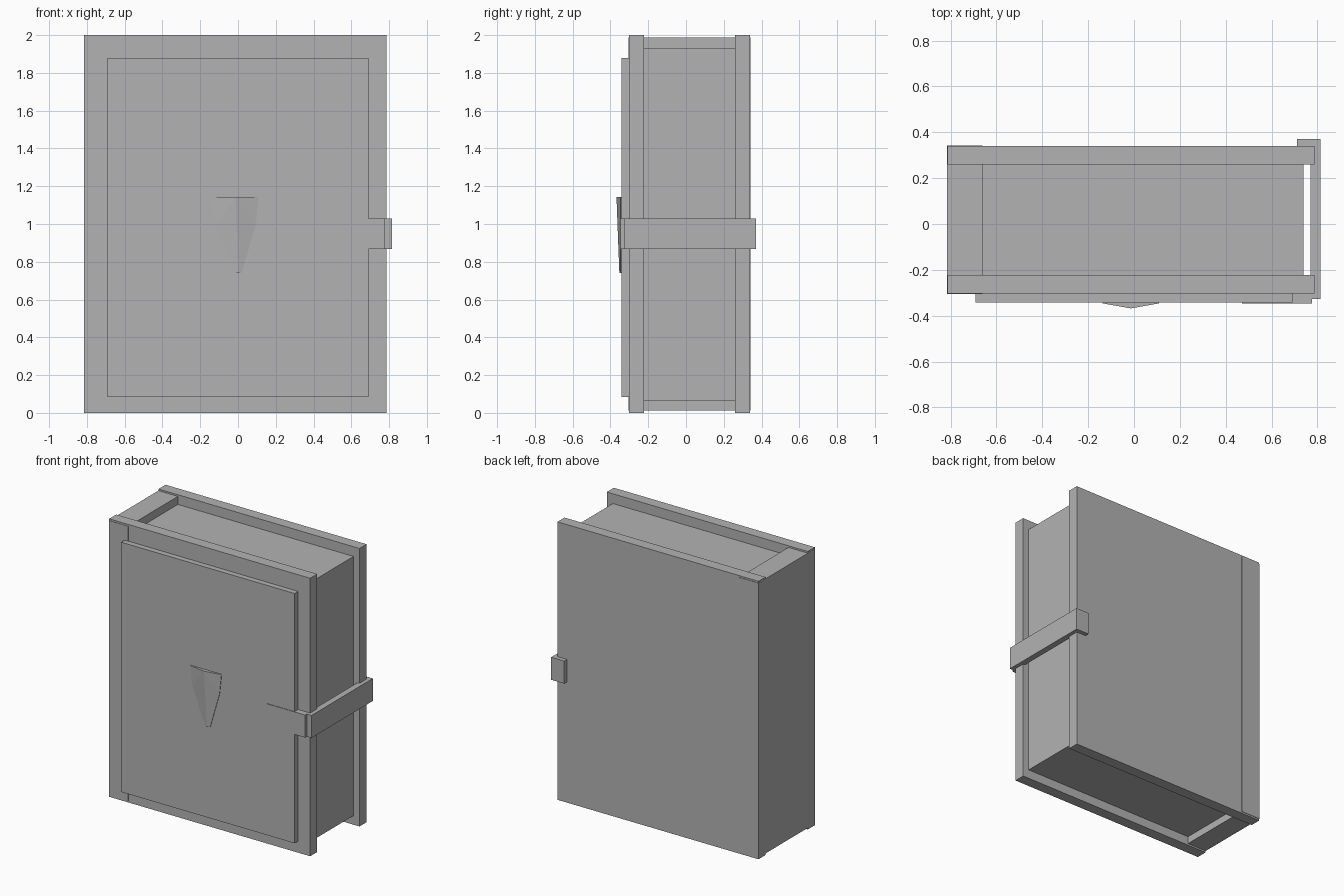
import bpy
import bmesh

cube = bpy.data.objects.get("Cube")
if cube:
    bpy.data.objects.remove(cube, do_unlink=True)

# One plain grey for the whole book
grey = bpy.data.materials.new("plain_grey")
grey.use_nodes = True
colour = (0.45, 0.45, 0.45, 1)
grey.diffuse_color = colour
grey.node_tree.nodes["Principled BSDF"].inputs["Base Color"].default_value = colour


def add_object(name, bm):
    bmesh.ops.recalc_face_normals(bm, faces=bm.faces)
    mesh = bpy.data.meshes.new(name)
    bm.to_mesh(mesh)
    bm.free()
    mesh.materials.append(grey)
    obj = bpy.data.objects.new(name, mesh)
    bpy.context.scene.collection.objects.link(obj)
    return obj


def box(name, x, y, z):
    """Box from its (low, high) limits on each axis."""
    bm = bmesh.new()
    bmesh.ops.create_cube(bm, size=1)
    for v in bm.verts:
        v.co = [lim[1] if c > 0 else lim[0] for c, lim in zip(v.co, (x, y, z))]
    return add_object(name, bm)


# Covers, spine and page block
cover_x = (-0.814, 0.786)
box("front_cover", cover_x, (-0.302, -0.222), (0, 2))
box("back_cover", cover_x, (0.259, 0.339), (0, 2))
box("spine", (-0.815, -0.66), (-0.305, 0.342), (0.012, 1.988))
box("page_block", (-0.68, 0.738), (-0.23, 0.265), (0.065, 1.93))

# Raised panel on the front cover
box("front_panel", (-0.69, 0.69), (-0.342, -0.295), (0.083, 1.88))

# Clasp: front strap, side band and back hook
clasp_z = (0.868, 1.03)
box("clasp_front_strap", (0.47, 0.777), (-0.346, -0.29), clasp_z)
box("clasp_side_band", (0.77, 0.814), (-0.327, 0.37), clasp_z)
box("clasp_back_hook", (0.71, 0.8), (0.335, 0.37), clasp_z)

# Tapered emblem with a central ridge
bm = bmesh.new()
outline = [(-0.137, 1.143), (-0.12, 1.0), (-0.02, 0.74),
           (0.02, 0.74), (0.095, 1.0), (0.11, 1.143)]
front = [bm.verts.new((x, -0.346, z)) for x, z in outline]
back = [bm.verts.new((x, -0.335, z)) for x, z in outline]
ridge_top = bm.verts.new((-0.014, -0.368, 1.143))
ridge_low = bm.verts.new((0, -0.353, 0.74))
a, b, c, d, e, f = front
for face in ((a, b, ridge_top), (b, c, ridge_low, ridge_top),
             (ridge_top, ridge_low, d, e), (ridge_top, e, f),
             (c, d, ridge_low), (f, a, ridge_top), back):
    bm.faces.new(face)
for i in range(len(front)):
    j = (i + 1) % len(front)
    bm.faces.new((front[i], front[j], back[j], back[i]))
add_object("front_emblem", bm)
